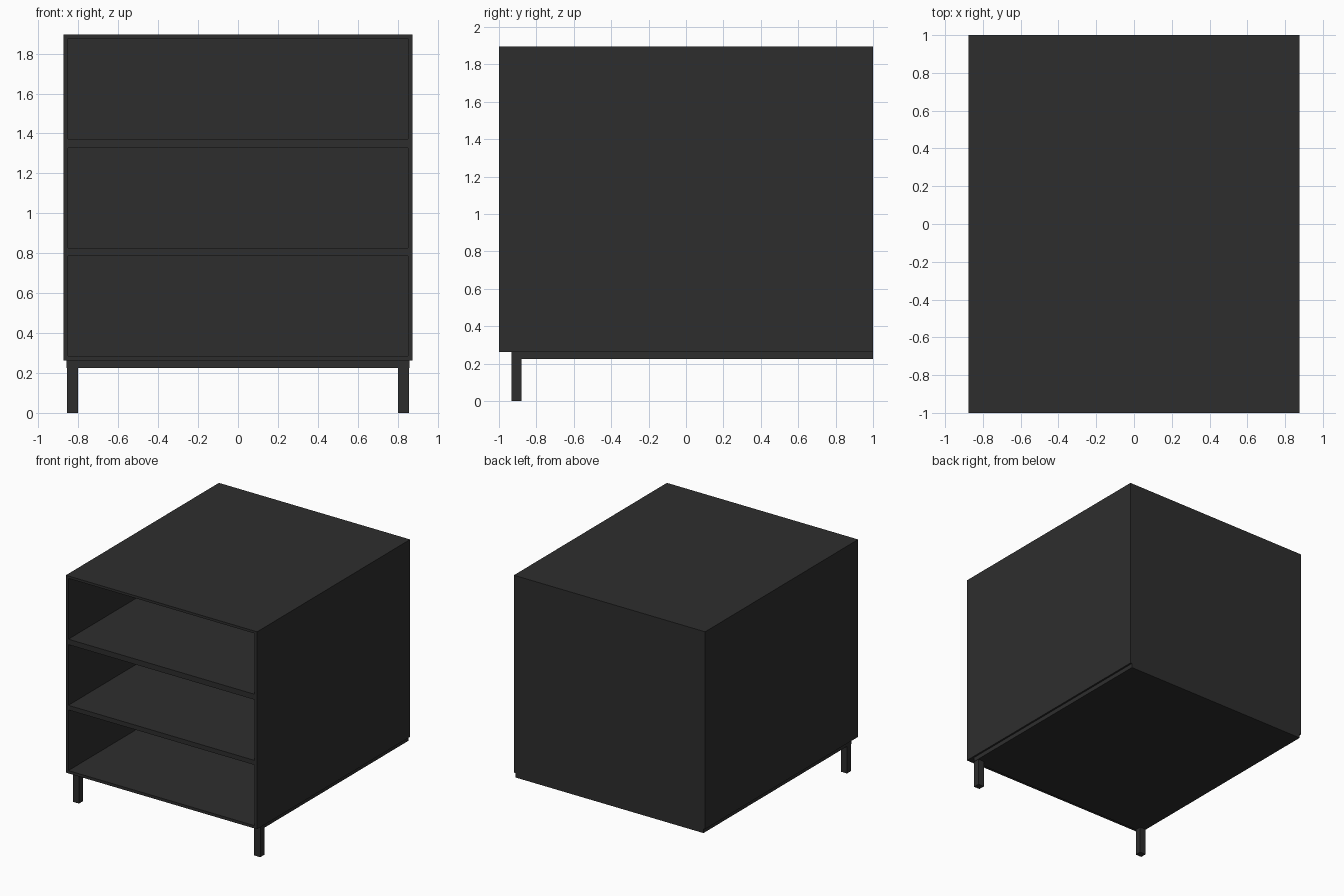
import bpy, bmesh
from mathutils import Matrix, Vector

if "Cube" in bpy.data.objects:
    bpy.data.objects.remove(bpy.data.objects["Cube"])

charcoal = bpy.data.materials.new("charcoal")
charcoal.diffuse_color = (0.027, 0.027, 0.027, 1)
charcoal.use_nodes = True
charcoal.node_tree.nodes["Principled BSDF"].inputs["Base Color"].default_value = charcoal.diffuse_color


def boxes(name, bounds):
    """One object made from boxes given as (x0, x1, y0, y1, z0, z1)."""
    bm = bmesh.new()
    for x0, x1, y0, y1, z0, z1 in bounds:
        centre = Vector((x0 + x1, y0 + y1, z0 + z1)) / 2
        size = (x1 - x0, y1 - y0, z1 - z0, 1)
        bmesh.ops.create_cube(bm, size=1, matrix=Matrix.Translation(centre) @ Matrix.Diagonal(size))
    mesh = bpy.data.meshes.new(name)
    bm.to_mesh(mesh)
    bm.free()
    mesh.materials.append(charcoal)
    obj = bpy.data.objects.new(name, mesh)
    bpy.context.collection.objects.link(obj)
    return obj


# Cabinet body with three open compartments cut from the front
body = boxes("cabinet_body", [(-0.875, 0.875, -1, 1, 0.262, 1.895)])
openings = [(0.285, 0.787), (0.825, 1.327), (1.372, 1.875)]
cutter = boxes("compartment_cutter", [(-0.852, 0.852, -1.1, 0.98, z0, z1) for z0, z1 in openings])
cutter.hide_render = True
cut = body.modifiers.new("compartments", 'BOOLEAN')
cut.operation = 'DIFFERENCE'
cut.solver = 'EXACT'
cut.object = cutter
bpy.context.view_layer.objects.active = body
bpy.ops.object.modifier_apply(modifier=cut.name)
bpy.data.objects.remove(cutter)

# Plinth under the body, flush with the back
boxes("plinth", [(-0.86, 0.86, -0.933, 1, 0.226, 0.262)])

# Two square front legs
for side, x0 in (("left", -0.857), ("right", 0.802)):
    boxes(f"front_leg_{side}", [(x0, x0 + 0.055, -0.933, -0.88, 0, 0.226)])
